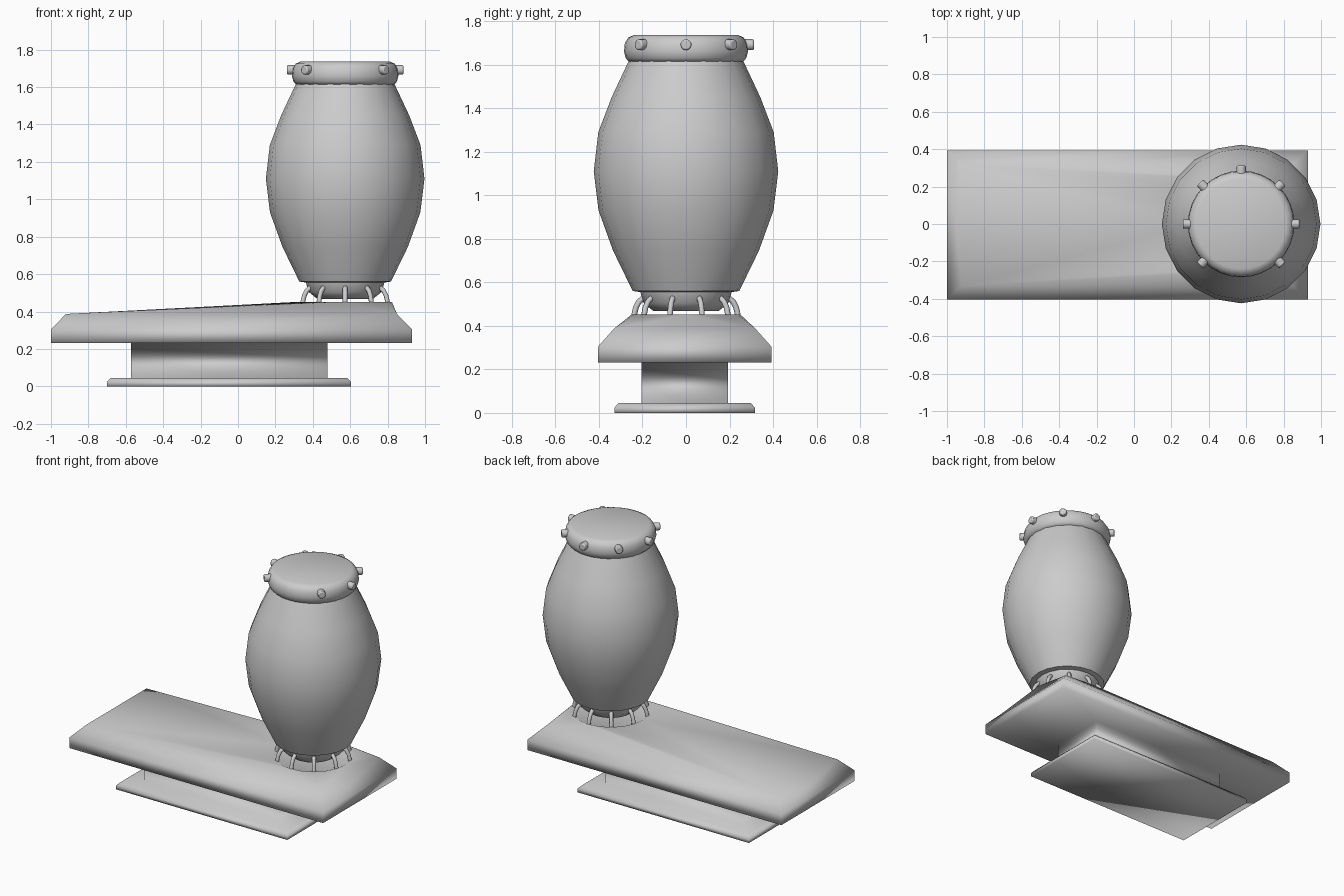
import bpy, bmesh, math
from mathutils import Vector

if "Cube" in bpy.data.objects:
    bpy.data.objects.remove(bpy.data.objects["Cube"])

CX = 0.573   # barrel axis
BY = -0.006  # centre line of the base


def finish(bm, name, angle=None):
    bmesh.ops.recalc_face_normals(bm, faces=bm.faces)
    me = bpy.data.meshes.new(name)
    bm.to_mesh(me)
    bm.free()
    ob = bpy.data.objects.new(name, me)
    bpy.context.collection.objects.link(ob)
    bpy.ops.object.select_all(action='DESELECT')
    ob.select_set(True)
    bpy.context.view_layer.objects.active = ob
    if angle is None:
        bpy.ops.object.shade_smooth()
    else:
        bpy.ops.object.shade_smooth_by_angle(angle=math.radians(angle))
    return ob


def circle(bm, r, z, n):
    return [bm.verts.new((CX + r * math.cos(2 * math.pi * i / n),
                          r * math.sin(2 * math.pi * i / n), z)) for i in range(n)]


def bridge(bm, a, b):
    n = len(a)
    for i in range(n):
        bm.faces.new((a[i], a[(i + 1) % n], b[(i + 1) % n], b[i]))


def lathe(name, profile, n, angle):
    bm = bmesh.new()
    rings = [circle(bm, r, z, n) for r, z in profile]
    for a, b in zip(rings, rings[1:]):
        bridge(bm, a, b)
    bm.faces.new(rings[0])
    bm.faces.new(rings[-1])
    return finish(bm, name, angle)


# base: foot plate, neck block and sloped deck as one stack of rectangles
# (x min, x max, half depth, z)
stack = [(-0.70, 0.605, 0.322, 0.0), (-0.70, 0.605, 0.322, 0.025),
         (-0.68, 0.585, 0.304, 0.045), (-0.573, 0.478, 0.198, 0.045),
         (-0.573, 0.478, 0.198, 0.232), (-1.0, 0.93, 0.398, 0.232),
         (-1.0, 0.93, 0.398, 0.305), (-0.92, 0.85, 0.325, 0.387)]
bm = bmesh.new()
rects = []
for x0, x1, h, z in stack:
    rects.append([bm.verts.new(p) for p in ((x1, BY + h, z), (x0, BY + h, z),
                                            (x0, BY - h, z), (x1, BY - h, z))])
for a, b in zip(rects, rects[1:]):
    bridge(bm, a, b)
bm.faces.new(rects[0])

# deck top rises from the rectangle to a round seat under the barrel
N, Q = 20, 5
corner, rim = rects[-1], circle(bm, 0.25, 0.452, N)
for k in range(4):
    for i in range(Q):
        j = k * Q + i
        bm.faces.new((corner[k], rim[(j + 1) % N], rim[j]))
    bm.faces.new((corner[k], corner[(k + 1) % 4], rim[(k + 1) * Q % N]))
inner = circle(bm, 0.225, 0.44, N)
bridge(bm, rim, inner)
bm.faces.new(inner)
finish(bm, "base")

# barrel with tapered collar at the bottom
lathe("barrel", [(0.15, 0.468), (0.195, 0.505), (0.21, 0.555), (0.245, 0.56),
                 (0.335, 0.745), (0.402, 0.93), (0.424, 1.11), (0.403, 1.29),
                 (0.342, 1.45), (0.262, 1.62)], 20, 40)

# lid
lathe("lid", [(0.26, 1.612), (0.277, 1.63), (0.285, 1.66), (0.281, 1.70),
              (0.265, 1.725), (0.24, 1.736)], 32, 50)

# lid studs, none at the front
for k in range(8):
    if k == 6:
        continue
    d = Vector((math.cos(k * math.pi / 4), math.sin(k * math.pi / 4), 0))
    bpy.ops.mesh.primitive_cylinder_add(
        vertices=16, radius=0.025, depth=0.06,
        location=Vector((CX, 0, 1.692)) + d * 0.282,
        rotation=d.to_track_quat('Z', 'Y').to_euler())
    ob = bpy.context.object
    ob.name = "lid_stud"
    bev = ob.modifiers.new("rounding", 'BEVEL')
    bev.width, bev.segments = 0.007, 2
    bpy.ops.object.shade_smooth_by_angle(angle=math.radians(40))

# curved ribs joining the barrel to the seat
for k in range(10):
    a = -math.pi / 2 + k * math.pi / 5
    cu = bpy.data.curves.new("support_rib", 'CURVE')
    cu.dimensions = '3D'
    cu.bevel_depth, cu.bevel_resolution = 0.013, 2
    cu.use_fill_caps = True
    sp = cu.splines.new('POLY')
    path = [(0.17, 0.535), (0.197, 0.528), (0.217, 0.51), (0.23, 0.485), (0.24, 0.443)]
    sp.points.add(len(path) - 1)
    for p, (r, z) in zip(sp.points, path):
        p.co = (CX + r * math.cos(a), r * math.sin(a), z, 1)
    sp.use_smooth = True
    bpy.context.collection.objects.link(bpy.data.objects.new("support_rib", cu))
